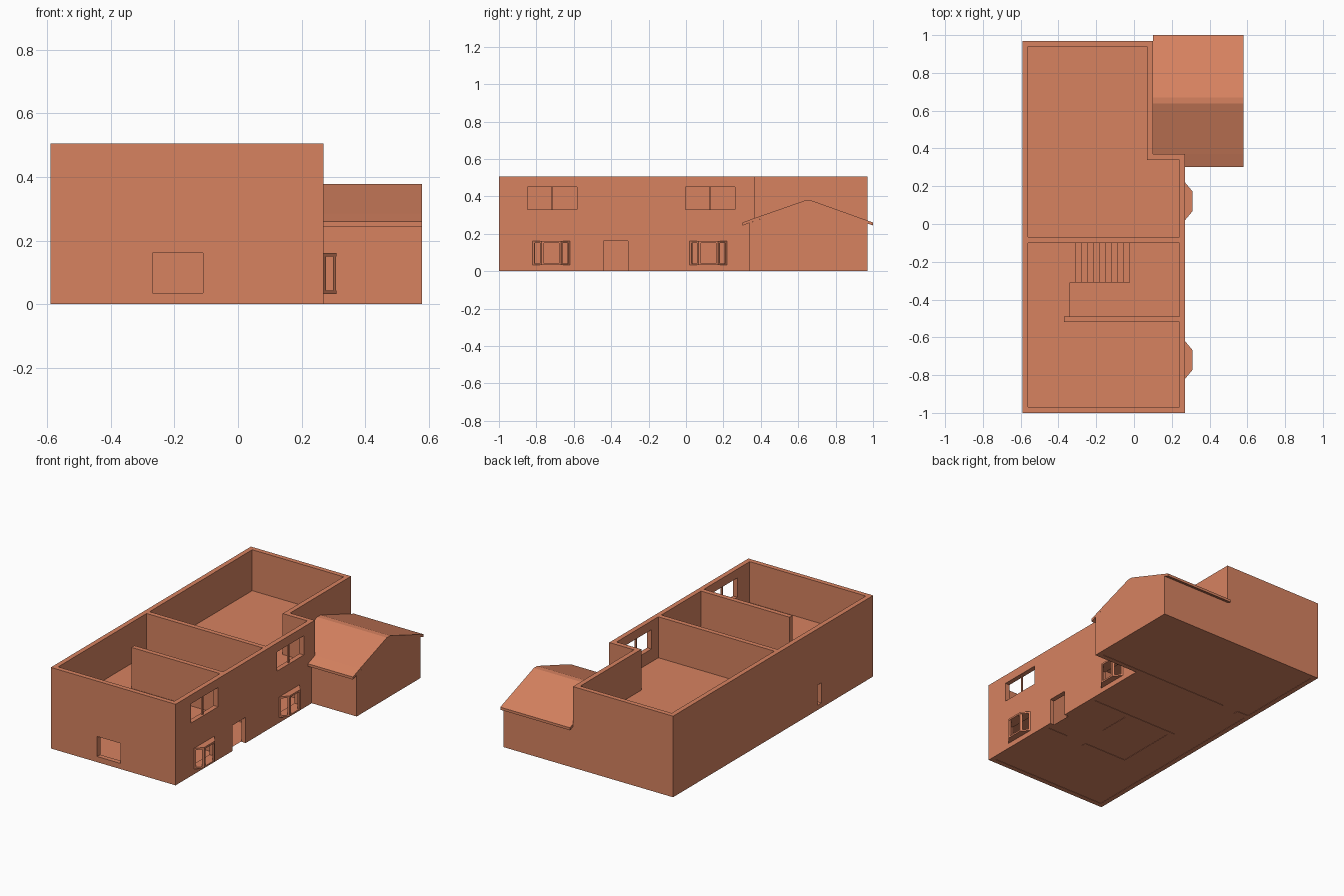
import bpy, bmesh, math
from mathutils import Vector

if "Cube" in bpy.data.objects:
    bpy.data.objects.remove(bpy.data.objects["Cube"])

mat = bpy.data.materials.new("terracotta")
mat.diffuse_color = (0.68, 0.225, 0.118, 1)
mat.use_nodes = True
mat.node_tree.nodes["Principled BSDF"].inputs["Base Color"].default_value = mat.diffuse_color


def finish(name, bm, recalc=True):
    if recalc:
        bmesh.ops.recalc_face_normals(bm, faces=bm.faces)
    me = bpy.data.meshes.new(name)
    bm.to_mesh(me)
    bm.free()
    me.materials.append(mat)
    ob = bpy.data.objects.new(name, me)
    bpy.context.collection.objects.link(ob)
    return ob


def inside(p, boxes):
    return any(b[0] < p[0] < b[1] and b[2] < p[1] < b[3] and b[4] < p[2] < b[5] for b in boxes)


def cell_solid(name, solids, holes=()):
    """Clean union of boxes minus box openings, as one outer skin."""
    ax = [sorted({round(v, 4) for b in list(solids) + list(holes) for v in b[2 * a:2 * a + 2]})
          for a in range(3)]
    n = [len(a) - 1 for a in ax]
    full = set()
    for i in range(n[0]):
        for j in range(n[1]):
            for k in range(n[2]):
                p = [(ax[a][q] + ax[a][q + 1]) / 2 for a, q in enumerate((i, j, k))]
                if inside(p, solids) and not inside(p, holes):
                    full.add((i, j, k))
    bm = bmesh.new()
    vs = {}

    def vert(idx):
        if idx not in vs:
            vs[idx] = bm.verts.new([ax[a][idx[a]] for a in range(3)])
        return vs[idx]
    for c in full:
        for a in range(3):
            for s in (0, 1):
                nb = list(c)
                nb[a] += 1 if s else -1
                if tuple(nb) in full:
                    continue
                u, w = (a + 1) % 3, (a + 2) % 3
                ring = []
                for du, dw in ((0, 0), (1, 0), (1, 1), (0, 1)):
                    q = list(c)
                    q[a] += s
                    q[u] += du
                    q[w] += dw
                    ring.append(vert(tuple(q)))
                bm.faces.new(ring if s else ring[::-1])
    bmesh.ops.dissolve_limit(bm, angle_limit=0.01, verts=bm.verts, edges=bm.edges)
    bmesh.ops.triangulate(bm, faces=[f for f in bm.faces if len(f.verts) > 4])
    return finish(name, bm, False)


def prism(name, pts, axis, lo, hi):
    """Extrude a 2D profile along x ((y,z) points) or z ((x,y) points)."""
    bm = bmesh.new()
    f = bm.faces.new([bm.verts.new((lo, *p) if axis == 'x' else (*p, lo)) for p in pts])
    d = Vector((hi - lo, 0, 0)) if axis == 'x' else Vector((0, 0, hi - lo))
    r = bmesh.ops.extrude_face_region(bm, geom=[f])
    bmesh.ops.translate(bm, vec=d, verts=[v for v in r['geom'] if isinstance(v, bmesh.types.BMVert)])
    return finish(name, bm)


H, F0, F1 = 0.505, 0.23, 0.25   # wall top, upper floor underside and top
bays = (-0.72, 0.12)            # bay window centres
uppers = (-0.715, 0.13)         # upper window centres

# House shell, partitions and upper floor
solids = [
    (-.59, -.56, -1, .97, 0, H), (-.59, .27, -1, -.97, 0, H), (.24, .27, -1, .37, 0, H),
    (-.59, .10, .94, .97, 0, H), (.07, .10, .34, .97, F0, H), (.07, .27, .34, .37, 0, H),
    (-.56, .24, .34, .37, 0, F0), (-.37, .24, -.10, -.07, 0, F0), (-.37, .24, -.52, -.49, 0, H),
    (-.37, -.34, -.52, -.07, 0, F0), (-.56, .24, -.10, -.07, F0, H),
    (-.56, .24, -.97, .34, F0, F1), (-.56, .07, .34, .94, F0, F1),
    (.10, .58, .94, .97, 0, .255), (.27, .58, .34, .37, 0, .255), (.55, .58, .34, .97, 0, .255),
]
holes = [
    (-.27, -.11, -1.1, -.96, .035, .16), (.239, .28, -.44, -.31, 0, .16),      # front window, entrance
    (-.60, -.559, -.49, -.45, .03, .155),                                     # slit window
    (-.48, -.37, .339, .371, 0, .16), (-.04, .10, -.521, -.489, 0, .16),      # inner doorways
    (-.34, .24, -.49, -.31, F0, F1), (-.31, .24, -.311, -.10, F0, F1),        # stairwell
]
holes += [(.239, .28, y - .095, y + .095, .04, .15) for y in bays]
holes += [(.239, .28, y - .133, y + .133, .33, .45) for y in uppers]
cell_solid("house_walls", solids, holes)

# Ground floor, seen as single sheets between the walls
bm = bmesh.new()
for x0, x1, y0, y1 in ((-.56, .55, .37, .94), (-.37, .24, -.07, .34), (-.56, -.37, -.97, .34),
                       (-.37, .24, -.97, -.52), (-.34, .24, -.49, -.31), (-.02, .24, -.31, -.10),
                       (-.34, -.31, -.31, -.10), (-.48, -.37, .34, .37), (-.04, .10, -.52, -.49)):
    bm.faces.new([bm.verts.new((x, y, .002)) for x, y in ((x0, y0), (x1, y0), (x1, y1), (x0, y1))])
finish("ground_floor", bm, False)

# Stairs rising towards -x
w = .29 / 9
cell_solid("stairs", [(-.02 - (i + 1) * w, -.02 - i * w, -.31, -.10, 0, (i + 1) * .025) for i in range(9)])

# Upper window mullions
for y in uppers:
    cell_solid("window_mullion", [(.25, .26, y - .004, y + .004, .33, .45)])

# Bay windows: sill, lid and corner posts
for y in bays:
    plan = [(.26, y - .10), (.27, y - .10), (.31, y - .052), (.31, y + .052), (.27, y + .10), (.26, y + .10)]
    prism("bay_sill", plan, 'z', .032, .042)
    prism("bay_lid", plan, 'z', .15, .161)
    for s in (-1, 1):
        prism("bay_corner_post", [(.309, y + s * .052), (.309, y + s * .040), (.299, y + s * .040),
                                  (.299, y + s * .061)], 'z', .04, .152)
        prism("bay_side_post", [(.27, y + s * .10), (.277, y + s * .091), (.270, y + s * .086),
                                (.262, y + s * .10)], 'z', .04, .152)

# Garage gable
prism("garage_gable", [(.34, .25), (.97, .25), (.97, .258), (.66, .366), (.645, .366), (.34, .258)],
      'x', .55, .58)

# Garage roof, with the front eave stopping at the house wall
T = .016
top = [(.37, .285), (.637, .378), (.67, .378), (1.0, .26)]
prism("garage_roof", top + [(y, z - T) for y, z in top[::-1]], 'x', .10, .58)
eave = [(.303, .26), (.37, .285)]
prism("garage_eave", eave + [(y, z - T) for y, z in eave[::-1]], 'x', .27, .58)
